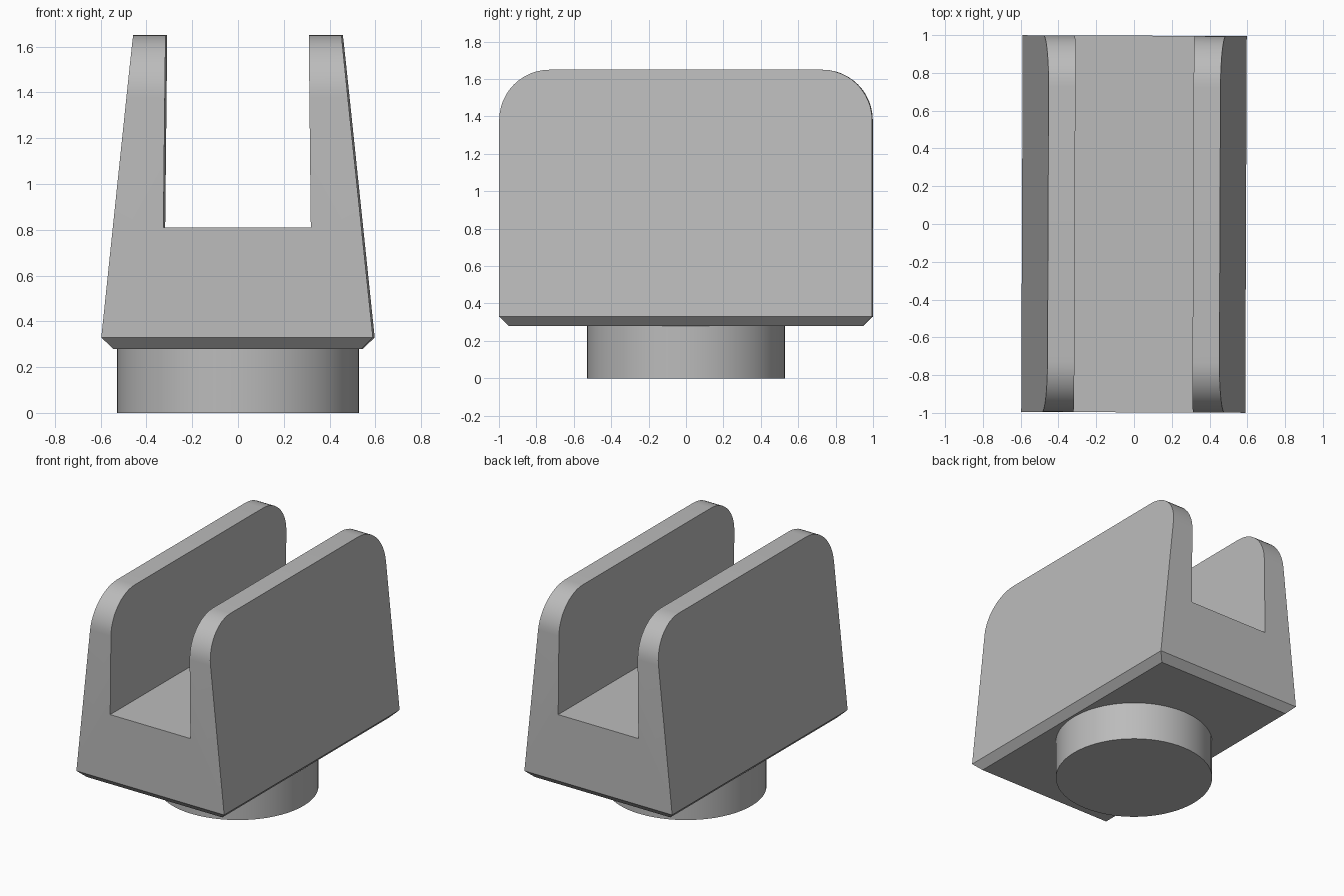
import bpy
import bmesh
import math

cube = bpy.data.objects.get("Cube")
if cube:
    bpy.data.objects.remove(cube)

grey = bpy.data.materials.new("light grey")
grey.use_nodes = True
colour = (0.5, 0.5, 0.5, 1)
grey.diffuse_color = colour
grey.node_tree.nodes["Principled BSDF"].inputs["Base Color"].default_value = colour

HALF = 0.997      # half depth of the body
TOP = 1.65
BASE, RIM = 0.28, 0.33
CHAMFER = 0.05


def finish(bm, name):
    bmesh.ops.recalc_face_normals(bm, faces=bm.faces[:])
    mesh = bpy.data.meshes.new(name)
    bm.to_mesh(mesh)
    bm.free()
    mesh.materials.append(grey)
    obj = bpy.data.objects.new(name, mesh)
    bpy.context.collection.objects.link(obj)
    bpy.ops.object.select_all(action="DESELECT")
    obj.select_set(True)
    bpy.context.view_layer.objects.active = obj
    bpy.ops.object.shade_smooth_by_angle(angle=math.radians(30))
    return obj


# Clamp body: mirrored U profile with tapered walls, extruded along y
half_profile = [(0.593 - CHAMFER, BASE), (0.593, RIM), (0.455, TOP),
                (0.313, TOP), (0.322, 0.81)]
profile = half_profile + [(-x, z) for x, z in reversed(half_profile)]
bm = bmesh.new()
face = bm.faces.new([bm.verts.new((x, -HALF, z)) for x, z in profile])
bmesh.ops.solidify
extruded = bmesh.ops.extrude_face_region(bm, geom=[face], use_keep_orig=True)
new_verts = [g for g in extruded["geom"] if isinstance(g, bmesh.types.BMVert)]
bmesh.ops.translate(bm, verts=new_verts, vec=(0, 2 * HALF, 0))
bmesh.ops.recalc_face_normals(bm, faces=bm.faces[:])

# Slope the end faces inward at the bottom rim
for end in (-1, 1):
    rim = [v for v in bm.verts if abs(v.co.z - RIM) < 0.001 and v.co.y * end > 0]
    bmesh.ops.connect_verts(bm, verts=rim)
for v in bm.verts:
    if abs(v.co.z - BASE) < 0.001:
        v.co.y -= math.copysign(CHAMFER, v.co.y)

# Round the upper end corners of both walls
corners = [e for e in bm.edges
           if all(v.co.z > TOP - 0.001 for v in e.verts)
           and abs(e.verts[0].co.y - e.verts[1].co.y) < 0.001]
bmesh.ops.bevel(bm, geom=corners, offset=0.27, offset_type="OFFSET",
                segments=12, profile=0.5, affect="EDGES")
body = finish(bm, "clamp_body")
body.rotation_euler.z = -0.004

# Round foot below the body
bm = bmesh.new()
bmesh.ops.create_cone(bm, cap_ends=True, segments=64, radius1=0.528,
                      radius2=0.528, depth=BASE)
bmesh.ops.translate(bm, verts=bm.verts[:], vec=(0, 0, BASE / 2))
finish(bm, "round_foot")
